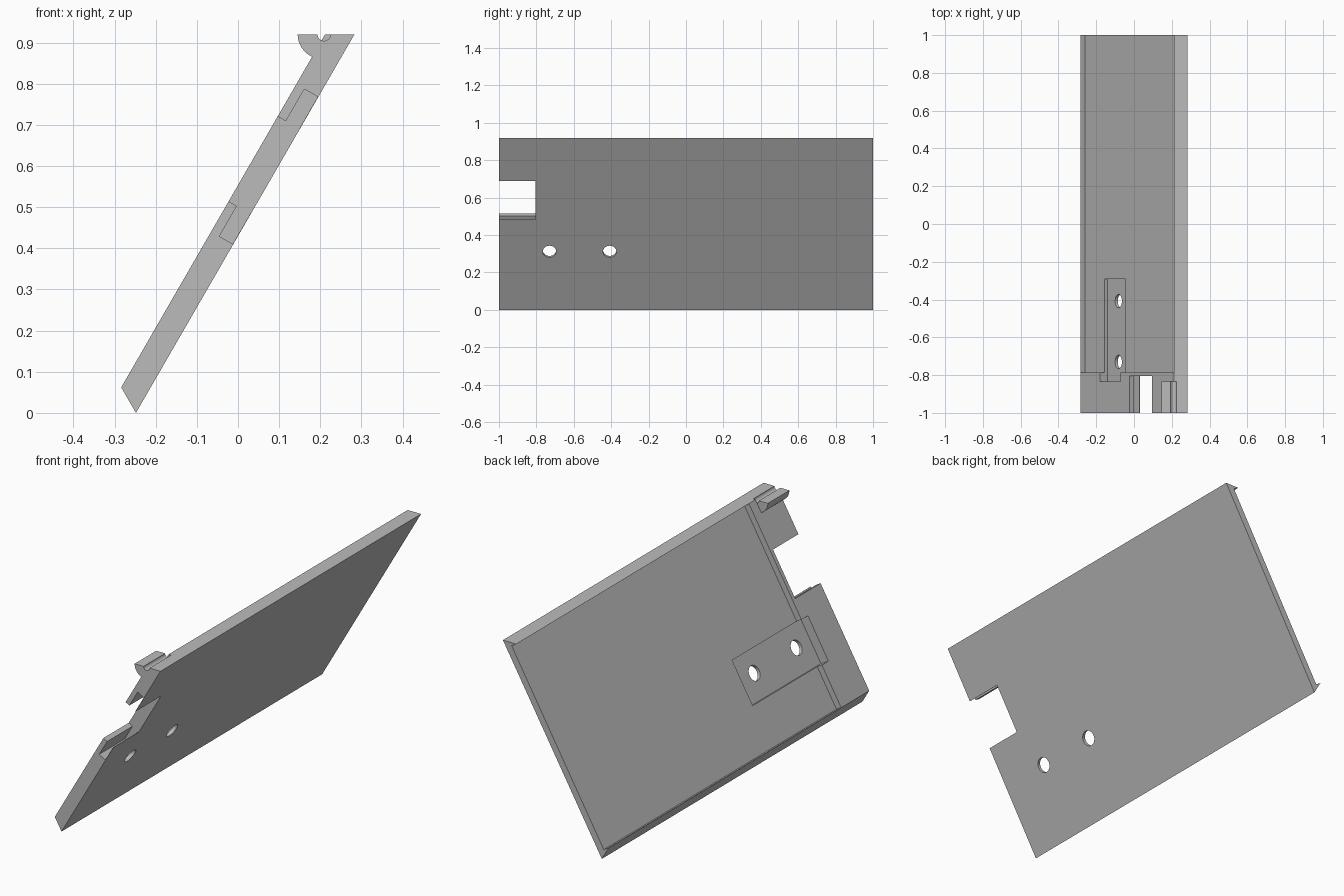
import bpy, math
from math import radians
from mathutils import Matrix, Vector

if "Cube" in bpy.data.objects:
    bpy.data.objects.remove(bpy.data.objects["Cube"], do_unlink=True)

THICK, LENGTH, TOP = 0.062, 1.0624, 0.92
MITRE = THICK * math.tan(radians(30))
FLOOR = 0.033                      # plate thickness inside the recess
EDGE = 0.0004

grey = bpy.data.materials.new("light grey")
grey.use_nodes = True
colour = (0.5, 0.5, 0.5, 1)
grey.diffuse_color = colour
grey.node_tree.nodes["Principled BSDF"].inputs["Base Color"].default_value = colour

# Sloping frame: first axis up the slope, second out of the upper face, third along y
up = Vector((0.5, 0, math.sqrt(0.75)))
out = Vector((-math.sqrt(0.75), 0, 0.5))
slope = Matrix((up, out, Vector((0, 1, 0)))).transposed().to_4x4()
slope.translation = (-0.248, 0, 0)
upright = Matrix(((1, 0, 0, 0), (0, 0, 1, 0), (0, 1, 0, 0), (0, 0, 0, 1)))


def prism(name, profile, y0, y1, frame=slope):
    """Extrude a closed profile along y."""
    n = len(profile)
    verts = [frame @ Vector((a, b, y)) for y in (y0, y1) for a, b in profile]
    faces = [list(range(n)), list(range(n, 2 * n))]
    faces += [[i, (i + 1) % n, n + (i + 1) % n, n + i] for i in range(n)]
    mesh = bpy.data.meshes.new(name)
    mesh.from_pydata(verts, [], faces)
    obj = bpy.data.objects.new(name, mesh)
    bpy.context.collection.objects.link(obj)
    mesh.materials.append(grey)
    bpy.context.view_layer.objects.active = obj
    bpy.ops.object.mode_set(mode='EDIT')
    bpy.ops.mesh.select_all(action='SELECT')
    bpy.ops.mesh.normals_make_consistent(inside=False)
    bpy.ops.object.mode_set(mode='OBJECT')
    return obj


def block(name, u0, u1, n0, n1, y0, y1):
    return prism(name, [(u0, n0), (u1, n0), (u1, n1), (u0, n1)], y0, y1)


def arc(cx, cy, r, start, end, steps):
    angles = [radians(start + (end - start) * i / steps) for i in range(steps + 1)]
    return [(cx + r * math.cos(a), cy + r * math.sin(a)) for a in angles]


def combine(target, tool, operation='DIFFERENCE'):
    """Apply a boolean and discard its tool."""
    mod = target.modifiers.new(tool.name, 'BOOLEAN')
    mod.operation, mod.object, mod.solver = operation, tool, 'EXACT'
    bpy.context.view_layer.objects.active = target
    bpy.ops.object.modifier_apply(modifier=mod.name)
    bpy.data.objects.remove(tool, do_unlink=True)


# Mitred sloping panel
panel = prism("sloping_panel", [(0, 0), (LENGTH, 0), (LENGTH - MITRE, THICK), (MITRE, THICK)], -1, 1)

# Half-round hook on the top corner, with a small groove
combine(panel, prism("hook", arc(0.205, TOP, 0.06, 180, 360, 32), -1, -0.835, upright), 'UNION')
groove = arc(0.209, TOP, 0.016, 180, 360, 16) + [(0.225, 1), (0.193, 1)]
combine(panel, prism("hook_groove", groove, -1.1, -0.835, upright))

# Wide recess leaving sharp lips, then the deeper mounting pocket
combine(panel, block("recess", MITRE + EDGE, LENGTH - MITRE - EDGE, FLOOR, 0.2, -0.785, 1.1))
combine(panel, block("mounting_pocket", 0.243, 0.463, 0.016, 0.2, -0.835, -0.29))

# Edge notch and the hidden slot behind its tongues
combine(panel, block("notch", 0.558, 0.796, -0.1, 0.2, -1.1, -0.805))
combine(panel, block("tongue_slot", 0.473, 0.886, 0.0015, 0.039, -1.1, -0.805))

# Screw holes
for y in (-0.73, -0.408):
    hole = prism("screw_hole", arc(0, 0, 0.036, 0, 348.75, 31), -0.1, 0.2,
                 slope @ Matrix.Translation((0.36, 0, y)) @ upright)
    combine(panel, hole)

bpy.ops.object.select_all(action='DESELECT')
panel.select_set(True)
bpy.context.view_layer.objects.active = panel
bpy.ops.object.shade_smooth_by_angle(angle=radians(30))
